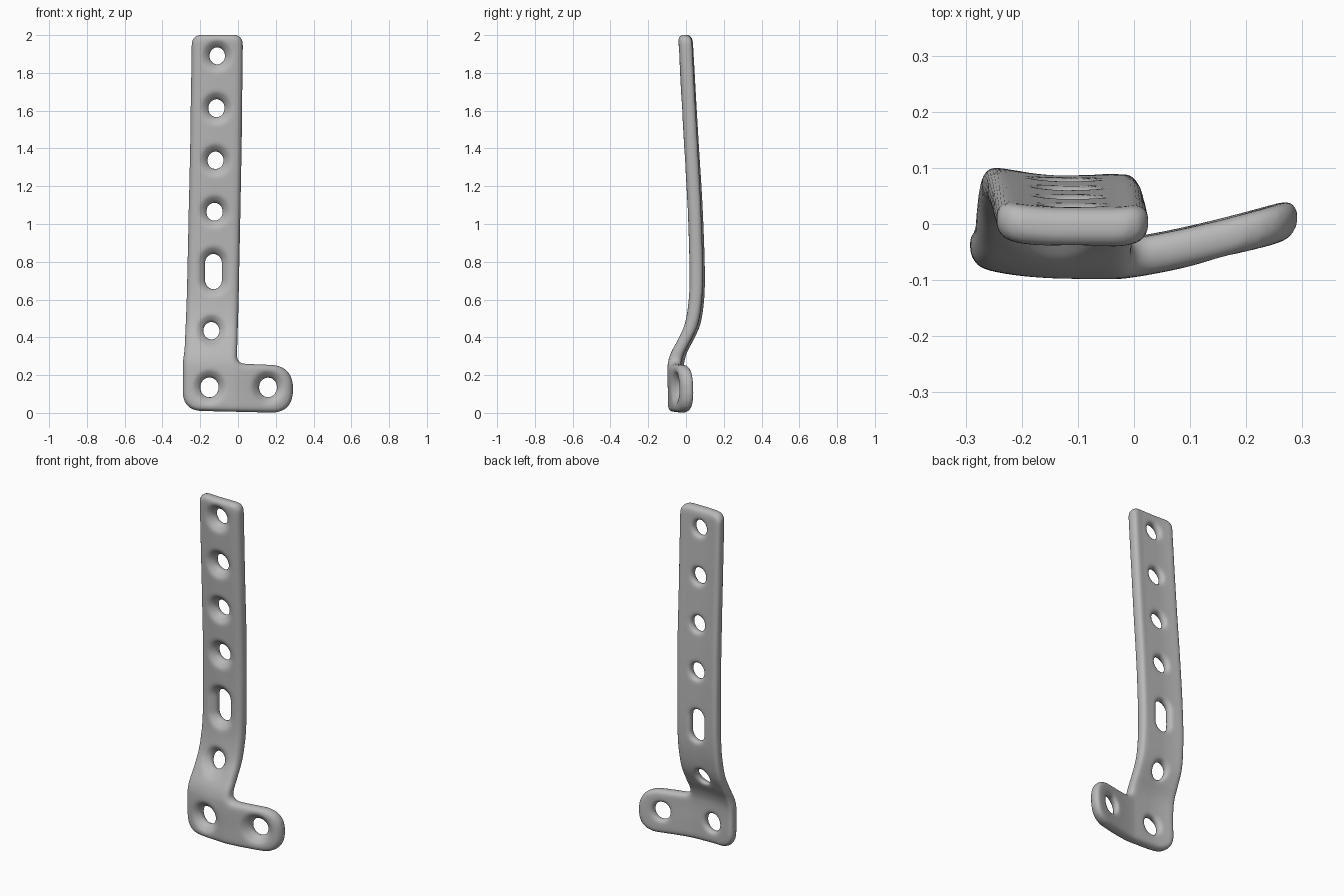
import bpy, bmesh, math
from mathutils import Vector

cube = bpy.data.objects.get("Cube")
if cube:
    bpy.data.objects.remove(cube, do_unlink=True)

THICK = 0.07
steel = bpy.data.materials.new("satin grey metal")
steel.use_nodes = True
grey = (0.48, 0.48, 0.48, 1)
steel.diffuse_color = grey
steel.node_tree.nodes["Principled BSDF"].inputs["Base Color"].default_value = grey


def new_object(name, bm):
    mesh = bpy.data.meshes.new(name)
    bmesh.ops.recalc_face_normals(bm, faces=bm.faces)
    bm.to_mesh(mesh)
    bm.free()
    obj = bpy.data.objects.new(name, mesh)
    bpy.context.collection.objects.link(obj)
    return obj


def rounded_outline(corners, steps=6):
    """Round each (x, z, radius) corner with a quadratic fillet."""
    points = []
    for i, (x, z, r) in enumerate(corners):
        p = Vector((x, z))
        if r == 0:
            points.append(p)
            continue
        before = Vector(corners[i - 1][:2])
        after = Vector(corners[(i + 1) % len(corners)][:2])
        a = p + (before - p).normalized() * r
        b = p + (after - p).normalized() * r
        for k in range(steps + 1):
            t = k / steps
            points.append(a * (1 - t) ** 2 + p * 1.6 * t * (1 - t)
                          + (a + b) * 0.2 * t * (1 - t) + b * t * t)
    return points


# Flat L-shaped plate
outline = rounded_outline([
    (-0.293, 0.012, 0.085), (0.29, -0.002, 0.1), (0.292, 0.25, 0.1),
    (-0.006, 0.262, 0.035), (0.004, 0.6, 0), (0.018, 1.3, 0),
    (0.027, 2.002, 0.045), (-0.245, 2.002, 0.045), (-0.254, 1.4, 0),
    (-0.272, 0.6, 0), (-0.283, 0.34, 0), (-0.292, 0.27, 0)])
bm = bmesh.new()
face = bm.faces.new([bm.verts.new((p.x, -THICK / 2, p.y)) for p in outline])
extruded = bmesh.ops.extrude_face_region(bm, geom=[face])["geom"]
bmesh.ops.translate(bm, vec=(0, THICK, 0),
                    verts=[v for v in extruded if isinstance(v, bmesh.types.BMVert)])
plate = new_object("bone_plate", bm)
bevel = plate.modifiers.new("rounded rim", "BEVEL")
bevel.width = 0.028
bevel.segments = 4
bevel.limit_method = "ANGLE"
bevel.angle_limit = math.radians(50)


# Countersunk hole cutters, flared on the front
def hole_cutter(name, x, z, radius, stretch=0.0, sides=32):
    flare = [(-0.06, 0.06), (-0.035, 0.042), (-0.018, 0.018), (-0.002, 0.003),
             (0.018, 0.0), (0.035, 0.012), (0.06, 0.03)]
    bm = bmesh.new()
    rings = []
    for y, extra in flare:
        ring = []
        for k in range(sides):
            a = 2 * math.pi * (k + 0.5) / sides
            up = math.sin(a)
            ring.append(bm.verts.new((x + math.cos(a) * (radius + extra), y,
                        z + up * (radius * 1.1 + extra) + math.copysign(stretch, up))))
        rings.append(ring)
    for lower, upper in zip(rings, rings[1:]):
        for k in range(sides):
            n = (k + 1) % sides
            bm.faces.new((lower[k], lower[n], upper[n], upper[k]))
    bm.faces.new(rings[0])
    bm.faces.new(rings[-1])
    return new_object(name, bm)


holes = [(-0.11, 1.89, 0.04, 0), (-0.114, 1.613, 0.042, 0), (-0.119, 1.337, 0.041, 0),
         (-0.124, 1.065, 0.042, 0), (-0.13, 0.748, 0.043, 0.045),
         (-0.141, 0.435, 0.041, 0), (-0.151, 0.135, 0.047, 0), (0.159, 0.135, 0.046, 0)]
cutters = []
for i, (x, z, radius, stretch) in enumerate(holes):
    cutter = hole_cutter(f"hole_cutter_{i + 1}", x, z, radius, stretch)
    cutter.hide_render = True
    cutters.append(cutter)
    cut = plate.modifiers.new("hole", "BOOLEAN")
    cut.operation = "DIFFERENCE"
    cut.solver = "EXACT"
    cut.object = cutter

# Even, softened surface
remesh = plate.modifiers.new("even surface", "REMESH")
remesh.mode = "VOXEL"
remesh.voxel_size = 0.01
soften = plate.modifiers.new("soften", "SMOOTH")
soften.factor = 0.5
soften.iterations = 5

depsgraph = bpy.context.evaluated_depsgraph_get()
baked = bpy.data.meshes.new_from_object(plate.evaluated_get(depsgraph))
plate.modifiers.clear()
plate.data = baked
for cutter in cutters:
    bpy.data.objects.remove(cutter, do_unlink=True)

# Bend along the shaft and curl the foot and left edge backwards
bend = [(-0.1, -0.06), (0.1, -0.061), (0.25, -0.062), (0.31, -0.048), (0.38, -0.012),
        (0.46, 0.025), (0.55, 0.044), (0.66, 0.053), (0.85, 0.052), (1.1, 0.043),
        (1.4, 0.026), (1.7, 0.009), (2.1, -0.012)]


def shaft_offset(z):
    """Smooth cubic interpolation of the bend profile."""
    last = len(bend) - 1
    i = max(k for k in range(last) if bend[k][0] <= z)

    def slope(k):
        a, b = bend[max(k - 1, 0)], bend[min(k + 1, last)]
        return (b[1] - a[1]) / (b[0] - a[0])

    (z0, y0), (z1, y1) = bend[i], bend[i + 1]
    h = z1 - z0
    t = (z - z0) / h
    return (y0 * (1 + 2 * t) * (1 - t) ** 2 + y1 * t * t * (3 - 2 * t)
            + h * (slope(i) * t * (1 - t) ** 2 - slope(i + 1) * t * t * (1 - t)))


for v in plate.data.vertices:
    x, z = v.co.x, v.co.z
    curl = 0.07 * (max(0, x + 0.03) / 0.31) ** 1.3
    curl += 0.018 * (max(0, -0.12 - x) / 0.15) ** 2
    v.co.y += shaft_offset(z) + curl

plate.data.materials.clear()
plate.data.materials.append(steel)
bpy.context.view_layer.objects.active = plate
plate.select_set(True)
bpy.ops.object.shade_smooth()
